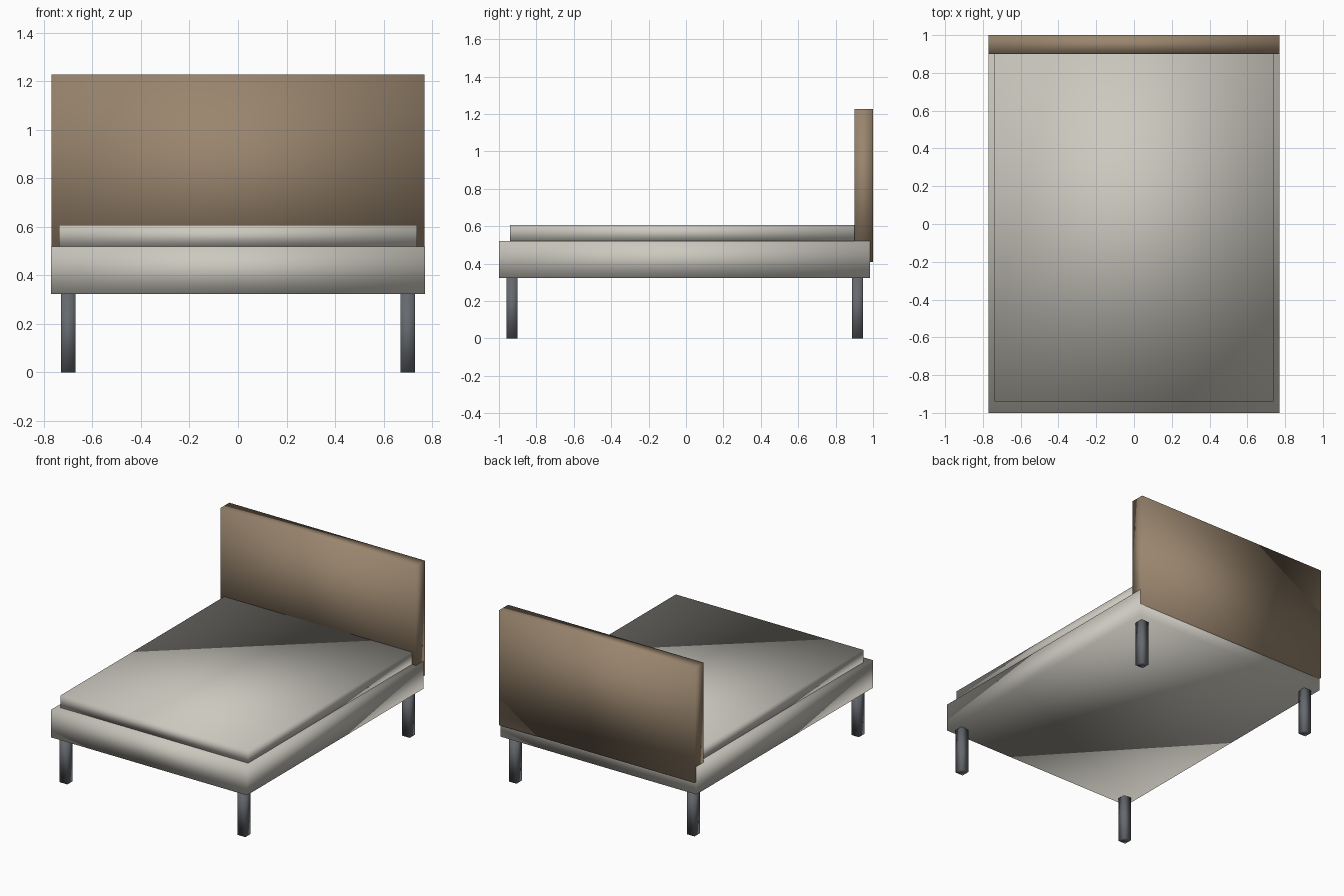
import bpy

old = bpy.data.objects.get("Cube")
if old:
    bpy.data.objects.remove(old, do_unlink=True)


def material(name, rgb):
    mat = bpy.data.materials.new(name)
    mat.use_nodes = True
    mat.diffuse_color = (*rgb, 1)
    mat.node_tree.nodes["Principled BSDF"].inputs["Base Color"].default_value = (*rgb, 1)
    return mat


def box(name, mat, low, high):
    """Softly shaded block spanning two opposite corners."""
    centre = [(a + b) / 2 for a, b in zip(low, high)]
    bpy.ops.mesh.primitive_cube_add(size=1, location=centre)
    obj = bpy.context.object
    obj.name = obj.data.name = name
    obj.scale = [b - a for a, b in zip(low, high)]
    bpy.ops.object.transform_apply(location=False, rotation=False, scale=True)
    obj.data.materials.append(mat)
    bpy.ops.object.shade_smooth()
    return obj


fabric = material("pale grey fabric", (0.60, 0.58, 0.52))
wood = material("brown headboard", (0.32, 0.235, 0.155))
metal = material("dark grey metal", (0.13, 0.14, 0.155))

# Upholstered base, mattress and headboard
box("bed_base", fabric, (-0.77, -1.0, 0.323), (0.77, 0.985, 0.52))
box("mattress", fabric, (-0.738, -0.94, 0.52), (0.738, 0.92, 0.607))
box("headboard", wood, (-0.769, 0.90, 0.41), (0.769, 1.0, 1.228))

# Four square legs
for side, x in (("right", -0.70), ("left", 0.70)):
    for end, y in (("front", -0.93), ("back", 0.917)):
        box(f"{end}_{side}_leg", metal,
            (x - 0.03, y - 0.03, 0), (x + 0.03, y + 0.03, 0.324))
